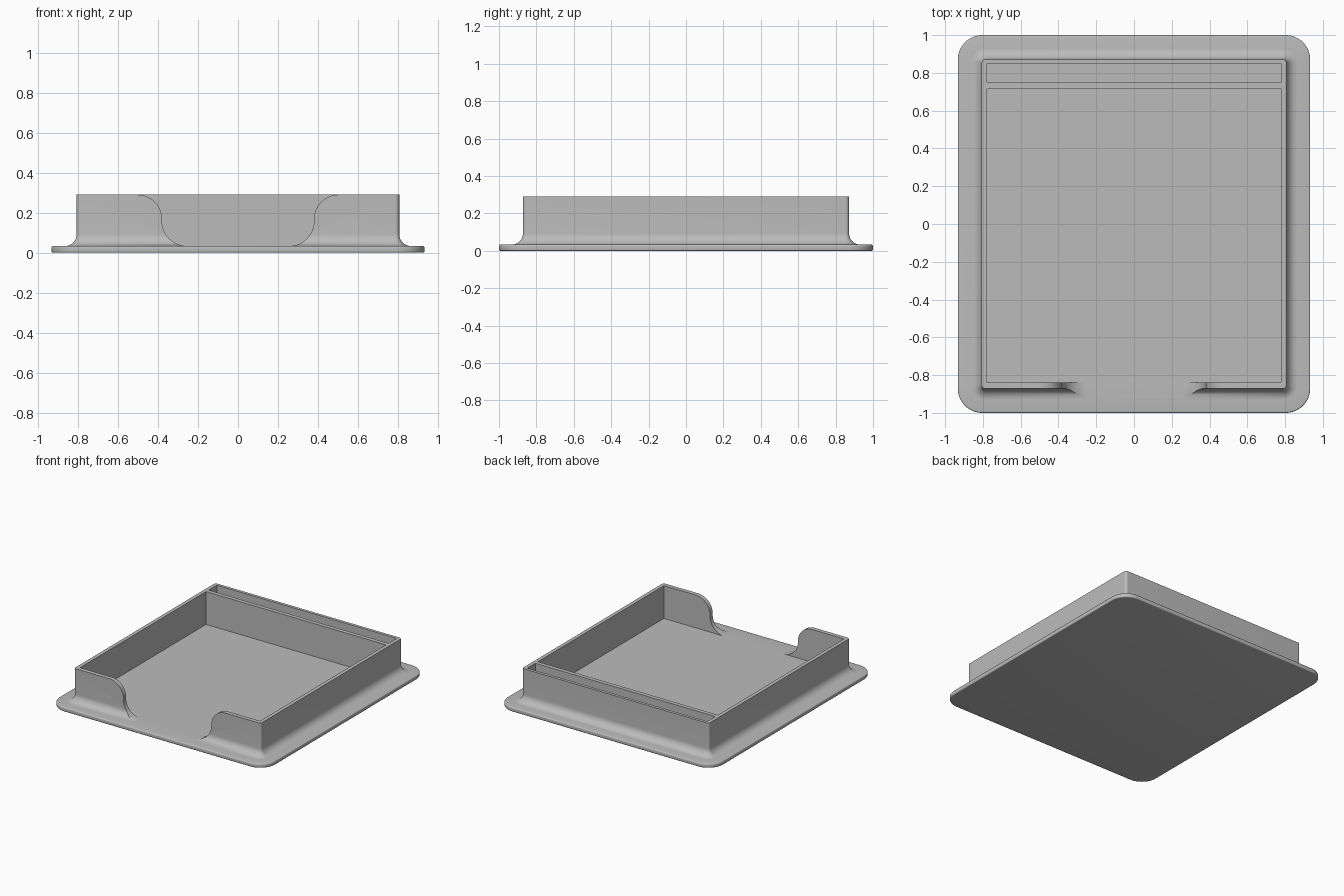
import bpy, bmesh, math

cube = bpy.data.objects.get("Cube")
if cube:
    bpy.data.objects.remove(cube, do_unlink=True)

grey = bpy.data.materials.new("plain grey")
grey.use_nodes = True
colour = (0.5, 0.5, 0.5, 1)
grey.diffuse_color = colour
grey.node_tree.nodes["Principled BSDF"].inputs["Base Color"].default_value = colour

PLATE_TOP, WALL_TOP, FILLET = 0.033, 0.29, 0.06
WALL_X, WALL_Y, WALL_R = 0.807, 0.872, 0.02


def make_object(name, bm):
    bmesh.ops.recalc_face_normals(bm, faces=bm.faces)
    mesh = bpy.data.meshes.new(name)
    bm.to_mesh(mesh)
    bm.free()
    mesh.materials.append(grey)
    obj = bpy.data.objects.new(name, mesh)
    bpy.context.collection.objects.link(obj)
    return obj


def arc(cx, cy, r, start, end, steps):
    angles = [math.radians(start + (end - start) * i / steps) for i in range(steps + 1)]
    return [(cx + r * math.cos(a), cy + r * math.sin(a)) for a in angles]


def rounded_rectangle(hx, hy, r):
    points = []
    for i, (sx, sy) in enumerate([(1, 1), (-1, 1), (-1, -1), (1, -1)]):
        points += arc(sx * (hx - r), sy * (hy - r), r, 90 * i, 90 * i + 90, 12)
    return points


def box_cutter(name, y0, y1):
    bm = bmesh.new()
    bmesh.ops.create_cube(bm, size=1)
    z0, z1 = PLATE_TOP + 0.0005, WALL_TOP + 0.1
    for v in bm.verts:
        v.co = (v.co.x * 1.556, y1 if v.co.y > 0 else y0, z1 if v.co.z > 0 else z0)
    return make_object(name, bm)


# Tray: stacked rounded outlines for plate edge, flared foot and wall
bm = bmesh.new()
px, py, pr, edge = 0.933, 1.0, 0.13, 0.008
levels = [(px - edge + u, py - edge + u, pr - edge + u, z)
          for u, z in arc(0, edge, edge, -90, 0, 4)
          + arc(0, PLATE_TOP - edge, edge, 0, 90, 4)]
for u, z in arc(FILLET, PLATE_TOP + FILLET, FILLET, 270, 180, 12):
    levels.append((WALL_X + u, WALL_Y + u, WALL_R + u, z))
levels.append((WALL_X, WALL_Y, WALL_R, WALL_TOP))
rings = [[bm.verts.new((x, y, z)) for x, y in rounded_rectangle(hx, hy, r)]
         for hx, hy, r, z in levels]
for low, high in zip(rings, rings[1:]):
    n = len(low)
    for i in range(n):
        j = (i + 1) % n
        bm.faces.new((low[i], low[j], high[j], high[i]))
bm.faces.new(rings[0])
bm.faces.new(rings[-1])
tray = make_object("tray", bm)

# Front opening: S-shaped sides, mirrored
r, half, floor = 0.123, 0.38, PLATE_TOP + 0.0005
side = arc(half - r, floor + r, r, -90, 0, 14)
side += arc(half + r, WALL_TOP - r, r, 180, 90, 14)
side.append((half + r, WALL_TOP + 0.1))
outline = side + [(-x, z) for x, z in reversed(side)]
bm = bmesh.new()
front = bm.faces.new([bm.verts.new((x, -1.1, z)) for x, z in outline])
extruded = bmesh.ops.extrude_face_region(bm, geom=[front])["geom"]
bmesh.ops.translate(bm, vec=(0, 0.28, 0),
                    verts=[g for g in extruded if isinstance(g, bmesh.types.BMVert)])
opening = make_object("opening_cutter", bm)

# Main pocket, narrow rear slot and opening are cut from the tray
cutters = [box_cutter("pocket_cutter", -0.839, 0.717),
           box_cutter("slot_cutter", 0.749, 0.849), opening]
for cutter in cutters:
    cutter.hide_render = True
    cutter.hide_viewport = True
    mod = tray.modifiers.new(cutter.name, 'BOOLEAN')
    mod.operation = 'DIFFERENCE'
    mod.solver = 'EXACT'
    mod.object = cutter

# Bake the cuts and shade smoothly with sharp edges kept
bpy.context.view_layer.objects.active = tray
tray.select_set(True)
for mod in list(tray.modifiers):
    bpy.ops.object.modifier_apply(modifier=mod.name)
for cutter in cutters:
    bpy.data.objects.remove(cutter, do_unlink=True)
bpy.ops.object.shade_smooth_by_angle(angle=math.radians(35))
